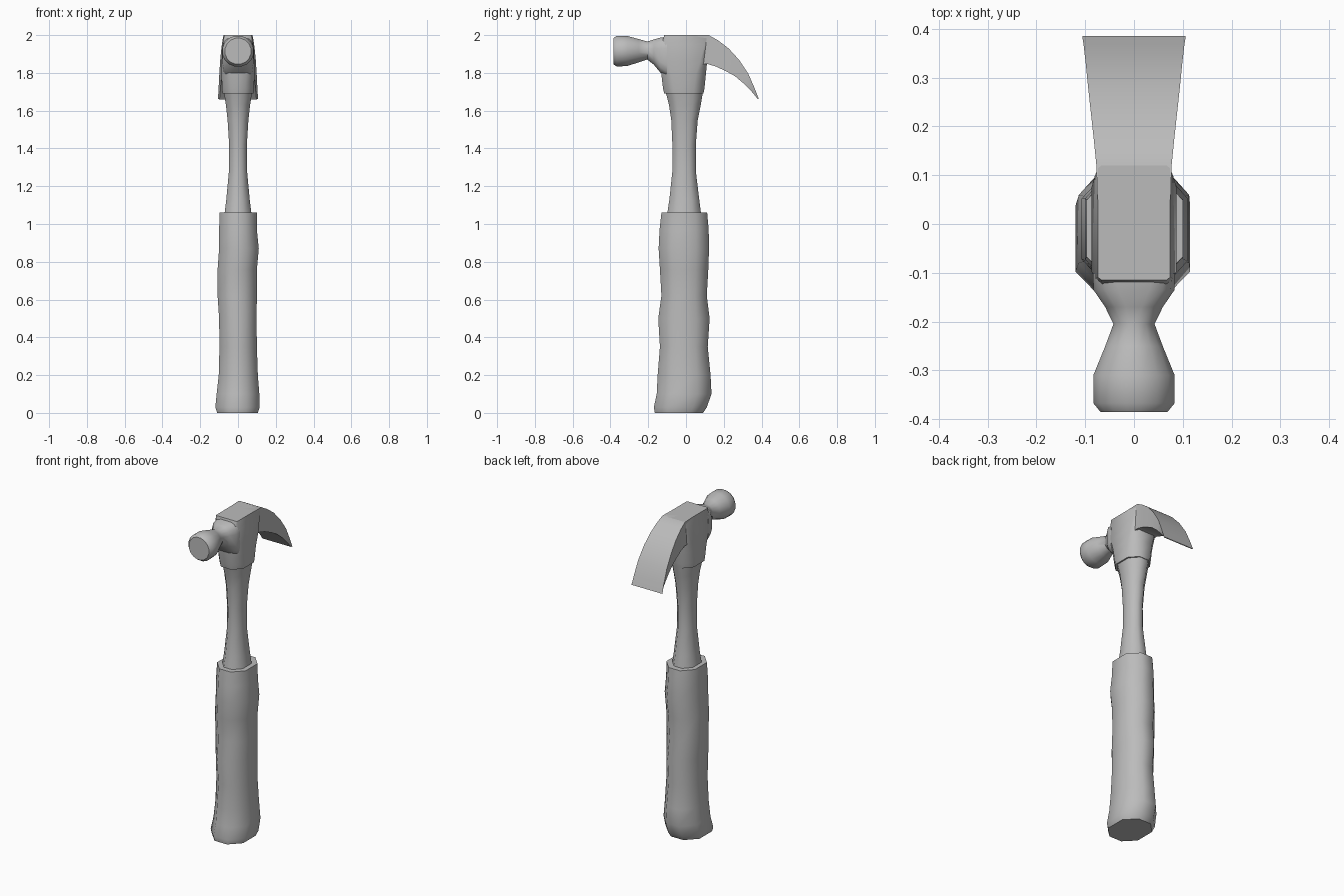
import bpy, bmesh
from math import cos, sin, pi, radians
from mathutils import Vector

if "Cube" in bpy.data.objects:
    bpy.data.objects.remove(bpy.data.objects["Cube"])

steel = bpy.data.materials.new("grey")
steel.use_nodes = True
grey = (0.5, 0.5, 0.5, 1)
steel.diffuse_color = grey
steel.node_tree.nodes["Principled BSDF"].inputs["Base Color"].default_value = grey


def loft(name, rings, angle):
    """Skin a list of equal-length rings and cap both ends."""
    bm = bmesh.new()
    loops = [[bm.verts.new(p) for p in ring] for ring in rings]
    n = len(loops[0])
    for a, b in zip(loops, loops[1:]):
        for i in range(n):
            j = (i + 1) % n
            bm.faces.new((a[i], a[j], b[j], b[i]))
    bm.faces.new(loops[0])
    bm.faces.new(loops[-1])
    bmesh.ops.recalc_face_normals(bm, faces=bm.faces)
    mesh = bpy.data.meshes.new(name)
    bm.to_mesh(mesh)
    bm.free()
    mesh.materials.append(steel)
    obj = bpy.data.objects.new(name, mesh)
    bpy.context.collection.objects.link(obj)
    bpy.ops.object.select_all(action='DESELECT')
    obj.select_set(True)
    bpy.context.view_layer.objects.active = obj
    bpy.ops.object.shade_smooth_by_angle(angle=radians(angle))
    return obj


def octagon(z, x0, x1, y0, y1, fx=0.4, fy=0.48):
    """Chamfered rectangle; fx and fy are the flat share of each side."""
    cx, cy, a, b = (x0 + x1) / 2, (y0 + y1) / 2, (x1 - x0) / 2, (y1 - y0) / 2
    unit = [(1, -fy), (1, fy), (fx, 1), (-fx, 1),
            (-1, fy), (-1, -fy), (-fx, -1), (fx, -1)]
    return [Vector((cx + a * u, cy + b * v, z)) for u, v in unit]


# Lumpy rubber grip
grip = [(0, -.11, .105, -.165, .09), (.03, -.12, .115, -.17, .11),
        (.1, -.113, .113, -.155, .135), (.2, -.102, .105, -.15, .13),
        (.35, -.098, .1, -.138, .115), (.5, -.1, .098, -.147, .125),
        (.62, -.108, .1, -.13, .11), (.76, -.108, .1, -.138, .118),
        (.87, -.1, .11, -.145, .122), (.97, -.1, .1, -.14, .12),
        (1.06, -.097, .1, -.13, .112)]
loft("grip", [octagon(*s) for s in grip], 50)

# Waisted shaft
shaft = [(1.05, .072, -.1, .08), (1.13, .062, -.088, .07),
         (1.28, .048, -.072, .052), (1.42, .047, -.072, .052),
         (1.55, .055, -.078, .062), (1.63, .064, -.09, .078),
         (1.7, .075, -.108, .09)]
loft("shaft", [octagon(z, -w, w, a, b) for z, w, a, b in shaft], 50)

# Head body, with a socket that squares off towards the top
body = [(1.69, .082, -.115, .092, .45, .5), (1.72, .085, -.122, .098, .45, .5),
        (1.79, .087, -.13, .105, .5, .55), (1.86, .087, -.135, .112, .65, .7),
        (1.95, .08, -.13, .118, .8, .85), (2.0, .074, -.115, .12, .9, .95)]
loft("head_body", [octagon(z, -w, w, a, b, fx, fy)
                   for z, w, a, b, fx, fy in body], 50)

# Striking end: y, half width, bottom, top, roundness exponent
poll = [(-.1, .085, 1.78, 1.99, .5), (-.135, .084, 1.8, 1.988, .6),
        (-.17, .06, 1.842, 1.978, .8), (-.205, .043, 1.87, 1.967, 1),
        (-.25, .06, 1.855, 1.98, 1), (-.31, .085, 1.835, 1.997, 1),
        (-.367, .085, 1.832, 1.998, 1), (-.385, .07, 1.845, 1.985, 1)]


def bend(v, e):
    return abs(v) ** e * (1 if v > 0 else -1)


def poll_ring(y, w, lo, hi, e):
    angles = [2 * pi * (i + .5) / 16 for i in range(16)]
    return [Vector((w * bend(cos(t), e), y,
                    (lo + hi) / 2 + (hi - lo) / 2 * bend(sin(t), e)))
            for t in angles]


loft("striking_face", [poll_ring(*s) for s in poll], 50)

# Curved claw: top y, top z, underside y, underside z, half width
claw = [(.05, 2.0, .05, 1.84, .075), (.12, 2.0, .11, 1.848, .077),
        (.17, 1.972, .155, 1.835, .082), (.225, 1.93, .21, 1.81, .088),
        (.28, 1.87, .26, 1.782, .094), (.33, 1.795, .31, 1.74, .099),
        (.365, 1.715, .355, 1.693, .103), (.385, 1.662, .381, 1.66, .106)]
loft("claw", [[Vector((-w, ty, tz)), Vector((w, ty, tz)),
               Vector((w * .92, uy, uz)), Vector((-w * .92, uy, uz))]
              for ty, tz, uy, uz, w in claw], 40)
